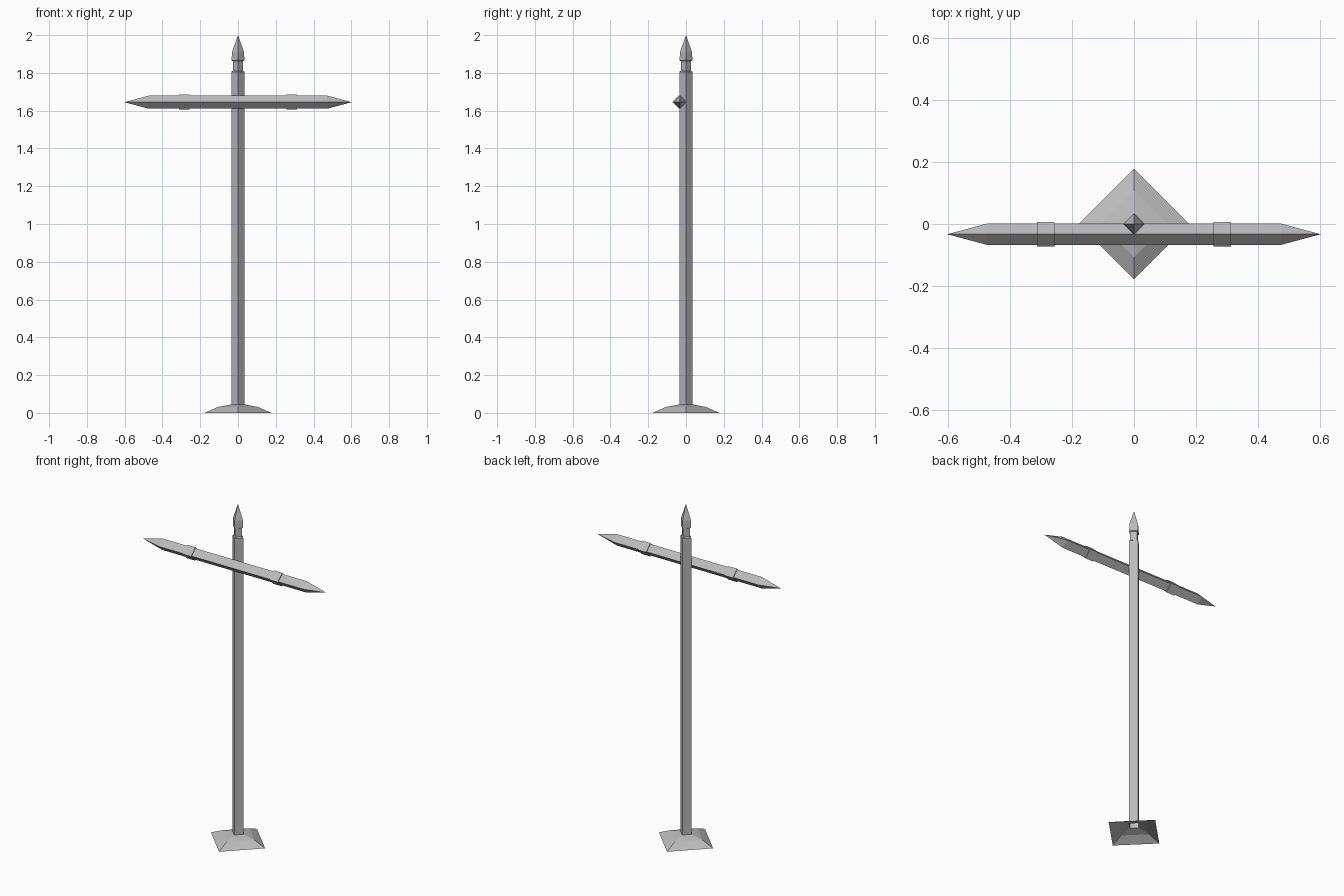
import bpy, bmesh, math

cube = bpy.data.objects.get("Cube")
if cube:
    bpy.data.objects.remove(cube, do_unlink=True)

grey = bpy.data.materials.new("plain grey")
grey.use_nodes = True
colour = (0.5, 0.5, 0.5, 1)
grey.diffuse_color = colour
grey.node_tree.nodes["Principled BSDF"].inputs["Base Color"].default_value = colour


def spindle(name, profile, axis="Z", centre=(0, 0, 0)):
    """Four-sided diamond section swept through (radius, distance) pairs."""
    bm = bmesh.new()
    rings = []
    for r, d in profile:
        ring = []
        for i in range(4 if r else 1):
            u, v = r * math.cos(i * math.pi / 2), r * math.sin(i * math.pi / 2)
            p = (u, v, d) if axis == "Z" else (d, u, v)
            ring.append(bm.verts.new([a + b for a, b in zip(p, centre)]))
        rings.append(ring)
    for a, b in zip(rings, rings[1:]):
        for i in range(4):
            j = (i + 1) % 4
            corners = [a[i % len(a)], a[j % len(a)], b[j % len(b)], b[i % len(b)]]
            bm.faces.new(list(dict.fromkeys(corners)))
    bmesh.ops.recalc_face_normals(bm, faces=bm.faces)
    mesh = bpy.data.meshes.new(name)
    bm.to_mesh(mesh)
    bm.free()
    mesh.materials.append(grey)
    obj = bpy.data.objects.new(name, mesh)
    bpy.context.collection.objects.link(obj)
    return obj


# Hollow flared foot, open underneath
POLE = 0.035
spindle("base", [(0.178, 0), (0.107, 0.031), (POLE, 0.045)])

# Open-ended post with neck and pointed finial
spindle("pole", [(POLE, 0.045), (POLE, 1.805), (0.027, 1.81), (0.027, 1.862),
                 (0.034, 1.865), (0.032, 1.91), (0, 2)])

# Crossbar with pointed ends, set on the front of the post
BAR = (0, -0.033, 1.645)
spindle("crossbar", [(0, -0.602), (0.034, -0.475), (0.034, 0.475), (0, 0.602)], "X", BAR)

# Raised collars on the crossbar
for side, x in (("left", 0.285), ("right", -0.285)):
    spindle(side + "_collar", [(0, x - 0.028), (0.04, x - 0.028),
                               (0.04, x + 0.028), (0, x + 0.028)], "X", BAR)
